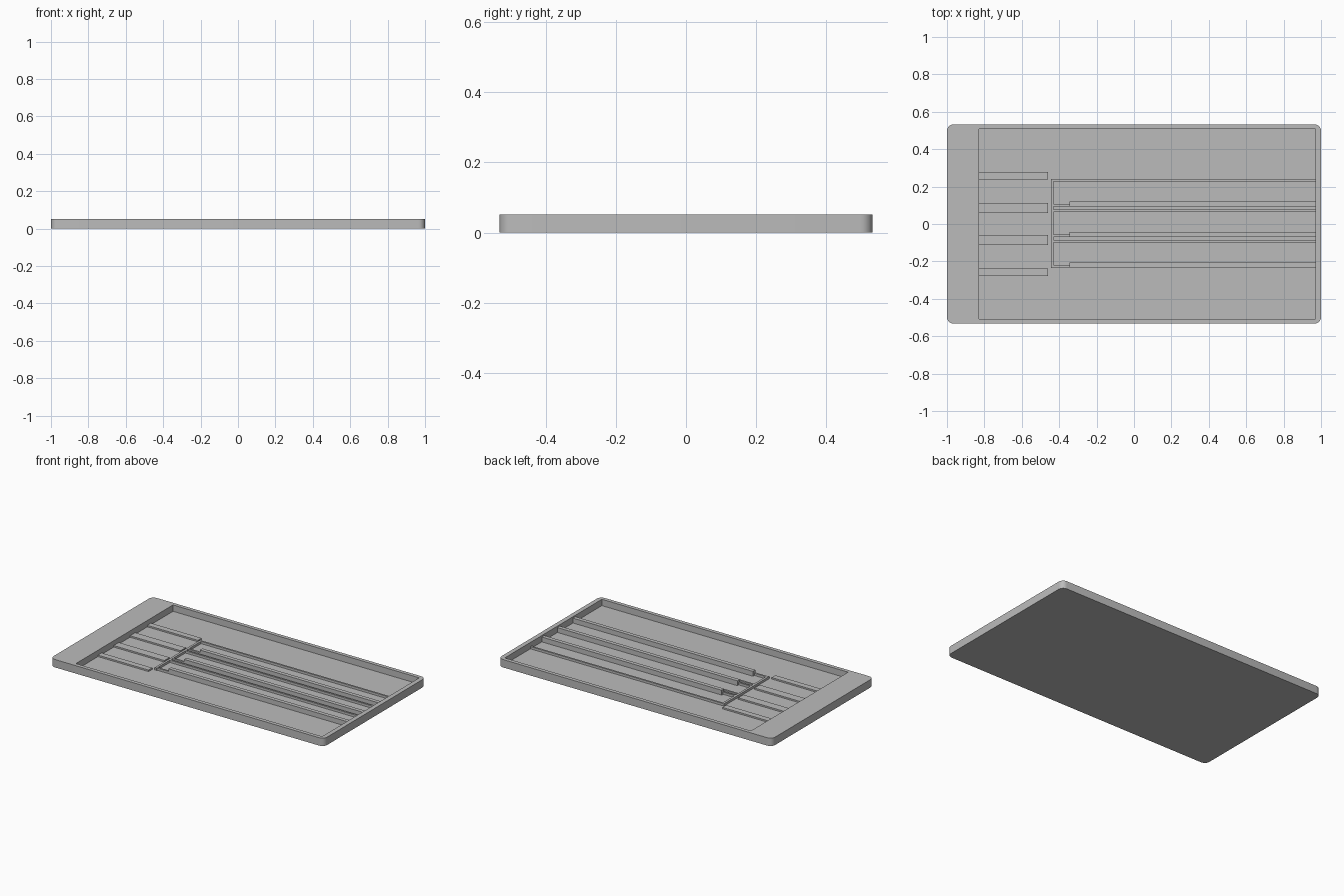
import bpy, bmesh
from mathutils import Vector

cube = bpy.data.objects.get("Cube")
if cube:
    bpy.data.objects.remove(cube, do_unlink=True)

grey = bpy.data.materials.new("neutral_grey")
grey.use_nodes = True
colour = (0.5, 0.5, 0.5, 1)
grey.diffuse_color = colour
grey.node_tree.nodes["Principled BSDF"].inputs["Base Color"].default_value = colour


def box(name, x0, x1, y0, y1, z0, z1, corner=0):
    """Axis-aligned block, optionally with rounded upright corners."""
    bm = bmesh.new()
    bmesh.ops.create_cube(bm, size=1)
    for v in bm.verts:
        v.co = Vector((x1 if v.co.x > 0 else x0,
                       y1 if v.co.y > 0 else y0,
                       z1 if v.co.z > 0 else z0))
    if corner:
        upright = [e for e in bm.edges
                   if abs(e.verts[0].co.z - e.verts[1].co.z) > 0.001]
        bmesh.ops.bevel(bm, geom=upright, offset=corner, segments=6,
                        profile=0.5, affect='EDGES')
    mesh = bpy.data.meshes.new(name)
    bm.to_mesh(mesh)
    bm.free()
    mesh.materials.append(grey)
    obj = bpy.data.objects.new(name, mesh)
    bpy.context.collection.objects.link(obj)
    return obj


FLOOR, LOW, RAIL, TALL, TOP = 0.01, 0.02, 0.025, 0.042, 0.052
LEFT, RIGHT, BAR = -0.83, 0.97, -0.43

# Tray with a rounded outline and a recessed floor
tray = box("tray", -1, 1, -0.532, 0.532, 0, TOP, corner=0.035)
cutter = box("recess_cutter", LEFT, RIGHT, -0.507, 0.507, FLOOR, 0.1)
cut = tray.modifiers.new("recess", 'BOOLEAN')
cut.operation = 'DIFFERENCE'
cut.solver = 'EXACT'
cut.object = cutter
bpy.context.view_layer.objects.active = tray
tray.select_set(True)
bpy.ops.object.modifier_apply(modifier="recess")
bpy.data.objects.remove(cutter, do_unlink=True)
bpy.ops.object.shade_smooth_by_angle(angle=0.6)

# Short low ribs, mirrored front to back
for side, sign in (("front", -1), ("back", 1)):
    for place, a, b in (("inner", 0.058, 0.112), ("outer", 0.238, 0.277)):
        y0, y1 = sorted((sign * a, sign * b))
        box(f"{side}_{place}_rib", LEFT, -0.46, y0, y1, 0.005, LOW)

# Cross bar closing the channels
box("cross_bar", BAR - 0.015, BAR, -0.235, 0.24, 0.005, RAIL)

# Three long channels, each with two low rails and one tall wall
for i, top in enumerate((0.24, 0.077, -0.086)):
    low = top - 0.146
    box(f"channel_{i + 1}_back_rail", BAR, RIGHT, top - 0.012, top, 0.005, RAIL)
    box(f"channel_{i + 1}_front_rail", BAR, -0.345, low, low + 0.012, 0.005, RAIL)
    box(f"channel_{i + 1}_tall_wall", -0.345, RIGHT, low, low + 0.026, 0.005, TALL)
